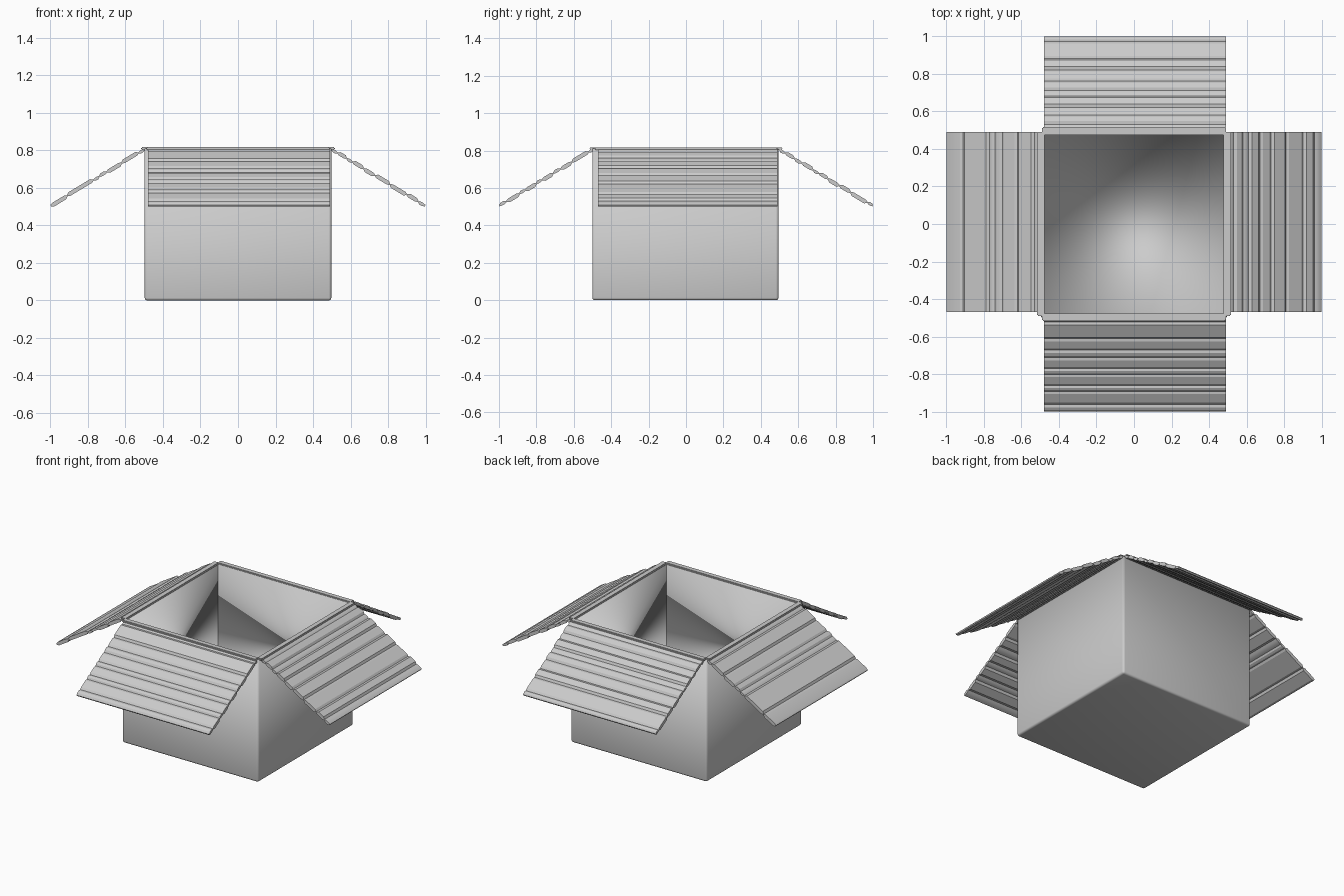
import bpy, bmesh, math
from mathutils import Matrix, Vector

cube = bpy.data.objects.get("Cube")
if cube:
    bpy.data.objects.remove(cube, do_unlink=True)

grey = bpy.data.materials.new("plain grey")
grey.use_nodes = True
GREY = (0.6, 0.6, 0.6, 1)
grey.diffuse_color = GREY
grey.node_tree.nodes["Principled BSDF"].inputs["Base Color"].default_value = GREY


def add_object(name, bm, angle):
    bmesh.ops.recalc_face_normals(bm, faces=bm.faces)
    mesh = bpy.data.meshes.new(name)
    bm.to_mesh(mesh)
    bm.free()
    obj = bpy.data.objects.new(name, mesh)
    bpy.context.collection.objects.link(obj)
    mesh.materials.append(grey)
    bpy.ops.object.select_all(action='DESELECT')
    obj.select_set(True)
    bpy.context.view_layer.objects.active = obj
    bpy.ops.object.shade_smooth_by_angle(angle=math.radians(angle))
    return obj


# Open box with softly rounded edges and thin walls
HEIGHT = 0.81
bm = bmesh.new()
bmesh.ops.create_cube(bm, size=1, matrix=Matrix.Translation((0, -0.003, HEIGHT / 2))
                      @ Matrix.Diagonal((0.995, 0.995, HEIGHT, 1)))
top = [f for f in bm.faces if f.normal.z > 0.5]
bmesh.ops.delete(bm, geom=top, context='FACES_ONLY')
edges = [e for e in bm.edges if not e.is_boundary]
bmesh.ops.bevel(bm, geom=edges, offset=0.014, segments=3, profile=0.5, affect='EDGES')
box = add_object("box_body", bm, 50)
walls = box.modifiers.new("wall thickness", 'SOLIDIFY')
walls.thickness = 0.02
walls.offset = -1


# Sloping corrugated flap: a sheet that pinches at each crease
START, END, DROP = 0.5, 0.998, 0.3


def flap(name, creases, angle, low, high):
    slope = Vector((END - START, -DROP)).normalized()
    across = Vector((-slope.y, slope.x))
    stops = [START] + creases + [END]
    upper, lower = [], []
    for i, (a, b) in enumerate(zip(stops, stops[1:])):
        thick = min(0.011, 0.005 + (b - a) * 0.1)
        sway = 0.002 if i % 2 else -0.002
        edge = min(0.012, (b - a) * 0.3)
        for d, half in ((a, 0.003), (a + edge, thick), (b - edge, thick)):
            centre = Vector((d, HEIGHT - 0.005 - (d - START) * DROP / (END - START)))
            shift = sway if half > 0.003 else 0
            upper.append(centre + across * (shift + half))
            lower.append(centre + across * (shift - half))
    tip = Vector((END, HEIGHT - 0.005 - DROP))
    upper.append(tip + across * 0.004)
    lower.append(tip - across * 0.004)
    bm = bmesh.new()
    rows = [[[bm.verts.new((p.x, side, p.y)) for p in line] for line in (upper, lower)]
            for side in (low, high)]
    (u0, l0), (u1, l1) = rows
    for k in range(len(upper) - 1):
        bm.faces.new((u0[k], u0[k + 1], u1[k + 1], u1[k]))
        bm.faces.new((l0[k], l1[k], l1[k + 1], l0[k + 1]))
        bm.faces.new((u0[k], l0[k], l0[k + 1], u0[k + 1]))
        bm.faces.new((u1[k], u1[k + 1], l1[k + 1], l1[k]))
    for k in (0, -1):
        bm.faces.new((u0[k], u1[k], l1[k], l0[k]))
    bm.transform(Matrix.Rotation(math.radians(angle), 4, 'Z'))
    add_object(name, bm, 20)


flap("left_flap", [.53, .58, .61, .67, .73, .81, .90, .96], 0, -0.47, 0.49)
flap("back_flap", [.53, .58, .62, .68, .71, .76, .82, .88, .97], 90, -0.49, 0.48)
flap("right_flap", [.53, .62, .70, .74, .77, .91], 180, -0.49, 0.47)
flap("front_flap", [.52, .61, .67, .71, .77, .80, .86, .89, .96], 270, -0.48, 0.49)

# Flat rim strips that hinge the flaps to the walls
for name, angle in (("left", 0), ("back", 90), ("right", 180), ("front", 270)):
    bm = bmesh.new()
    bmesh.ops.create_cube(bm, size=1, matrix=Matrix.Rotation(math.radians(angle), 4, 'Z')
                          @ Matrix.Translation((0.497, 0, HEIGHT))
                          @ Matrix.Diagonal((0.04, 0.98, 0.014, 1)))
    bmesh.ops.bevel(bm, geom=bm.edges[:], offset=0.005, segments=2, affect='EDGES')
    add_object(name + "_rim", bm, 40)
